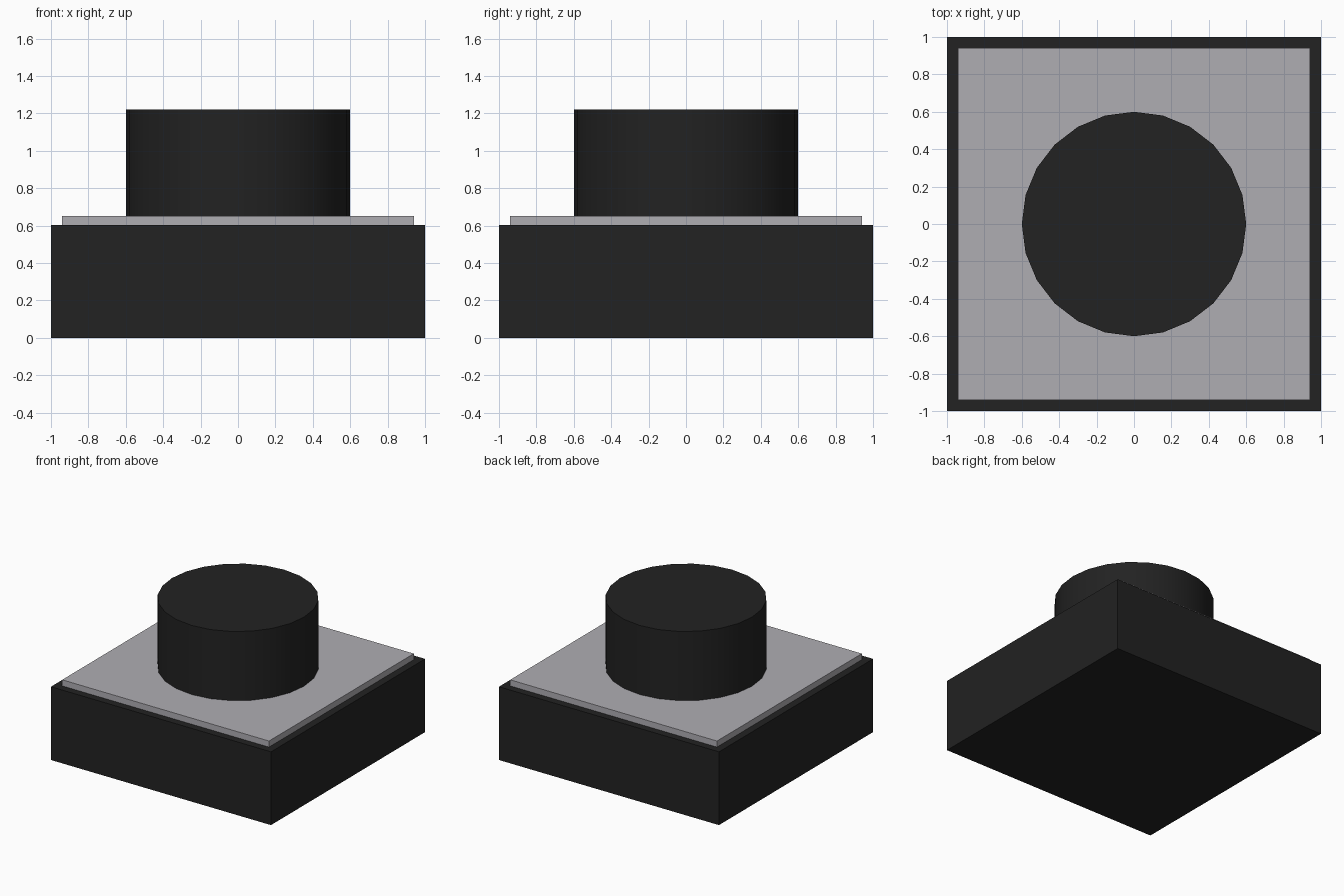
import bpy

default = bpy.data.objects.get("Cube")
if default:
    bpy.data.objects.remove(default, do_unlink=True)


def make_material(name, color):
    mat = bpy.data.materials.new(name)
    mat.use_nodes = True
    mat.diffuse_color = color
    mat.node_tree.nodes["Principled BSDF"].inputs["Base Color"].default_value = color
    return mat


def finish(name, mat):
    obj = bpy.context.object
    obj.name = name
    obj.data.name = name
    obj.data.materials.append(mat)
    return obj


def add_box(name, width, bottom, top, mat):
    bpy.ops.mesh.primitive_cube_add(size=1, location=(0, 0, (bottom + top) / 2))
    obj = finish(name, mat)
    obj.scale = (width, width, top - bottom)
    bpy.ops.object.transform_apply(location=False, rotation=False, scale=True)
    return obj


black = make_material("black plastic", (0.016, 0.016, 0.016, 1))
grey = make_material("grey metal", (0.43, 0.42, 0.45, 1))

BASE_TOP = 0.602
PLATE_TOP = 0.652
BUTTON_TOP = 1.22

# Square housing with a thin metal cover plate
add_box("housing", 2.0, 0, BASE_TOP, black)
add_box("cover_plate", 1.88, BASE_TOP, PLATE_TOP, grey)

# Round button standing on the plate
bpy.ops.mesh.primitive_cylinder_add(
    vertices=24, radius=0.6, depth=BUTTON_TOP - PLATE_TOP,
    location=(0, 0, (PLATE_TOP + BUTTON_TOP) / 2))
finish("button", black)
bpy.ops.object.shade_smooth_by_angle()
